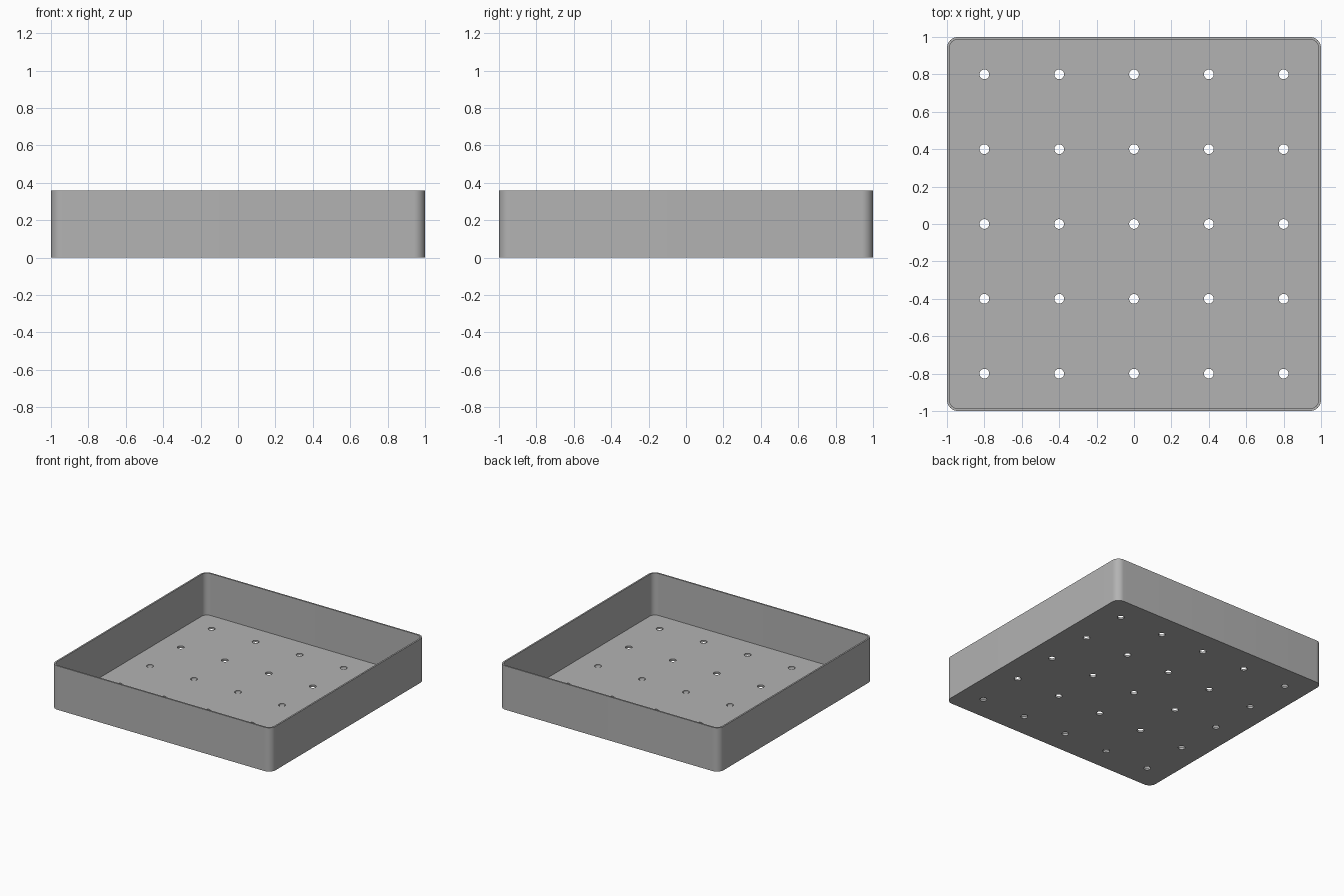
import bpy
import bmesh
from math import cos, sin, pi

HEIGHT = 0.36
WALL = 0.013
FLOOR = 0.016
RADIUS = 0.06
HOLE_RADIUS = 0.026
PITCH = 0.4

default = bpy.data.objects.get("Cube")
if default:
    bpy.data.objects.remove(default, do_unlink=True)

grey = bpy.data.materials.new("light_grey")
grey.use_nodes = True
colour = (0.45, 0.45, 0.45, 1)
grey.diffuse_color = colour
grey.node_tree.nodes["Principled BSDF"].inputs["Base Color"].default_value = colour


def rounded_square(half, radius, steps=12):
    """Outline of a square with rounded corners, counter-clockwise."""
    points = []
    for corner, (sx, sy) in enumerate([(1, 1), (-1, 1), (-1, -1), (1, -1)]):
        for i in range(steps + 1):
            a = (corner + i / steps) * pi / 2
            points.append((sx * (half - radius) + radius * cos(a),
                           sy * (half - radius) + radius * sin(a)))
    return points


def circle(x, y, radius, sides=32):
    return [(x + radius * cos(2 * pi * i / sides),
             y + radius * sin(2 * pi * i / sides)) for i in range(sides)]


def prisms(name, outlines, bottom, top):
    """Object made of one closed prism for each outline."""
    bm = bmesh.new()
    for outline in outlines:
        low = [bm.verts.new((x, y, bottom)) for x, y in outline]
        high = [bm.verts.new((x, y, top)) for x, y in outline]
        bm.faces.new(low[::-1])
        bm.faces.new(high)
        for i in range(len(low)):
            j = (i + 1) % len(low)
            bm.faces.new((low[i], low[j], high[j], high[i]))
    mesh = bpy.data.meshes.new(name)
    bm.to_mesh(mesh)
    bm.free()
    obj = bpy.data.objects.new(name, mesh)
    bpy.context.collection.objects.link(obj)
    return obj


# Solid block, its cavity and the grid of drain holes
tray = prisms("tray", [rounded_square(1, RADIUS)], 0, HEIGHT)
tray.data.materials.append(grey)
cavity = prisms("cavity_cutter", [rounded_square(1 - WALL, RADIUS - WALL)],
                FLOOR, HEIGHT + 0.1)
grid = [(i * PITCH, j * PITCH) for i in range(-2, 3) for j in range(-2, 3)]
holes = prisms("hole_cutter", [circle(x, y, HOLE_RADIUS) for x, y in grid],
               -0.1, FLOOR + 0.1)

# Cut the hollow and the holes
bpy.ops.object.select_all(action="DESELECT")
bpy.context.view_layer.objects.active = tray
tray.select_set(True)
for cutter in (cavity, holes):
    cutter.hide_render = True
    cut = tray.modifiers.new(cutter.name, "BOOLEAN")
    cut.operation = "DIFFERENCE"
    cut.solver = "EXACT"
    cut.object = cutter
    bpy.ops.object.modifier_apply(modifier=cut.name)
    bpy.data.objects.remove(cutter, do_unlink=True)

bpy.ops.object.shade_smooth_by_angle()
